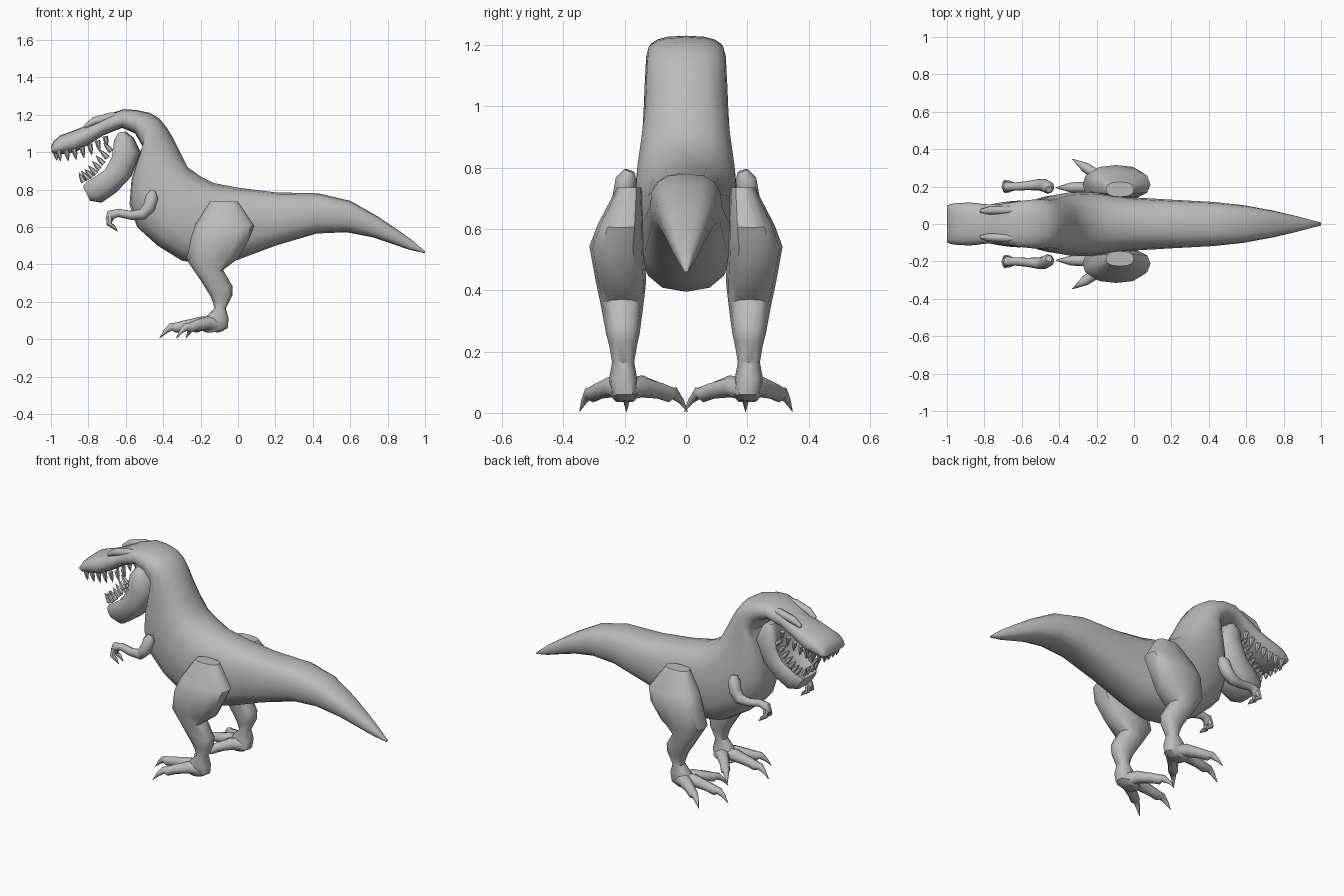
import bpy
import bmesh
import math
from mathutils import Vector

default_cube = bpy.data.objects.get("Cube")
if default_cube:
    bpy.data.objects.remove(default_cube, do_unlink=True)

# One matte grey for the whole animal
GREY = (.5, .5, .5, 1)
skin = bpy.data.materials.new("plain grey")
skin.use_nodes = True
skin.diffuse_color = GREY
shader = skin.node_tree.nodes["Principled BSDF"]
shader.inputs["Base Color"].default_value = GREY
shader.inputs["Roughness"].default_value = .7


def finish(name, bm, mirrored=False, angle=50):
    """Turn a bmesh into a smooth-shaded object, optionally mirrored across y."""
    bmesh.ops.recalc_face_normals(bm, faces=bm.faces)
    mesh = bpy.data.meshes.new(name)
    bm.to_mesh(mesh)
    bm.free()
    mesh.materials.append(skin)
    obj = bpy.data.objects.new(name, mesh)
    bpy.context.collection.objects.link(obj)
    bpy.ops.object.select_all(action="DESELECT")
    obj.select_set(True)
    bpy.context.view_layer.objects.active = obj
    bpy.ops.object.shade_smooth_by_angle(angle=math.radians(angle))
    if mirrored:
        mirror = obj.modifiers.new("other side", "MIRROR")
        mirror.use_axis = (False, True, False)
        mirror.use_mirror_merge = False
    return obj


def skin_rings(bm, rings):
    """Bridge a list of point rings and close both ends."""
    loops = [[bm.verts.new(p) for p in ring] for ring in rings]
    count = len(loops[0])
    for a, b in zip(loops, loops[1:]):
        for i in range(count):
            j = (i + 1) % count
            bm.faces.new((a[i], a[j], b[j], b[i]))
    bm.faces.new(loops[0])
    bm.faces.new(loops[-1])


def power(value, exponent):
    return math.copysign(abs(value) ** exponent, value)


def profile_loft(bm, stations, sides=16, exponent=.85, dent=None):
    """Each station: edge point x z, opposite edge point x z, half width, centre y."""
    rings = []
    for x1, z1, x2, z2, width, *rest in stations:
        y = rest[0] if rest else 0
        first, second = Vector((x1, y, z1)), Vector((x2, y, z2))
        middle, half = (first + second) / 2, (first - second) / 2
        ring = []
        for i in range(sides):
            turn = math.tau * i / sides
            along = power(math.cos(turn), exponent)
            across = power(math.sin(turn), exponent)
            if dent is not None and along > dent:
                along = 2 * dent - along
            ring.append(middle + half * along + Vector((0, width * across, 0)))
        rings.append(ring)
    skin_rings(bm, rings)


def tube(bm, path, sides=8):
    """Round limb through points x y z with a radius at each."""
    points = [Vector(p[:3]) for p in path]
    rings = []
    for i, (point, row) in enumerate(zip(points, path)):
        ahead = points[min(i + 1, len(points) - 1)]
        behind = points[max(i - 1, 0)]
        direction = (ahead - behind).normalized()
        side = direction.cross(Vector((.1, 1, .05))).normalized()
        other = direction.cross(side)
        rings.append([point + row[3] * (side * math.cos(math.tau * k / sides)
                      + other * math.sin(math.tau * k / sides)) for k in range(sides)])
    skin_rings(bm, rings)


# Tail, trunk, neck, skull and upper jaw in one sweep: top edge, lower edge, half width
body = bmesh.new()
profile_loft(body, [
    (1, .47, 1, .46, .008),
    (.93, .53, .92, .477, .027),
    (.86, .58, .84, .505, .047),
    (.75, .655, .72, .545, .073),
    (.6, .74, .58, .572, .1),
    (.43, .78, .42, .565, .118),
    (.2, .785, .2, .5, .13),
    (0, .81, 0, .425, .142),
    (-.13, .835, -.15, .395, .162),
    (-.2, .87, -.3, .42, .172),
    (-.27, .92, -.43, .5, .168),
    (-.31, 1, -.54, .6, .155),
    (-.35, 1.08, -.58, .72, .143),
    (-.38, 1.13, -.57, .85, .138),
    (-.42, 1.18, -.54, .95, .135),
    (-.47, 1.21, -.51, 1.03, .132),
    (-.54, 1.225, -.55, 1.1, .13),
    (-.61, 1.23, -.62, 1.13, .122),
    (-.69, 1.205, -.72, 1.09, .107),
    (-.78, 1.155, -.8, 1.04, .105),
    (-.88, 1.115, -.87, 1, .115),
    (-.95, 1.09, -.94, .99, .112),
    (-.985, 1.06, -.975, .985, .107),
    (-1, 1.03, -.997, 1, .098),
], exponent=.78)
finish("body_and_head", body)

# Brow ridges
brow = bmesh.new()
tube(brow, [(-.82, .07, 1.135, .01), (-.77, .072, 1.165, .022),
            (-.68, .075, 1.19, .022), (-.6, .07, 1.2, .01)])
finish("brow_ridges", brow, mirrored=True)

# Lower jaw, hollowed along the mouth side
jaw = bmesh.new()
profile_loft(jaw, [
    (-.645, 1.105, -.6, 1.11, .09),
    (-.68, 1.06, -.56, 1.08, .115),
    (-.7, .97, -.52, 1, .125),
    (-.735, .91, -.57, .87, .123),
    (-.78, .885, -.65, .785, .115),
    (-.82, .86, -.73, .73, .1),
    (-.837, .83, -.79, .74, .08),
], exponent=.7, dent=.75)
finish("lower_jaw", jaw)


# Teeth: short pointed cones along both jaw rims
def tooth(bm, root, tip, radius=.015):
    a, b = Vector(root), Vector(tip)
    tube(bm, [(*a, radius), (*a.lerp(b, .5), radius * .8), (*b, .001)], sides=6)


upper_teeth = bmesh.new()
for i in range(7):
    t = i / 6
    x, z = -.96 + .25 * t, .995 + .075 * t ** 2
    tooth(upper_teeth, (x, .088, z + .015), (x + .012, .085, z - .045))
for y in (.02, .058):
    tooth(upper_teeth, (-.975, y, 1), (-.968, y, .955))
finish("upper_teeth", upper_teeth, mirrored=True)

lower_teeth = bmesh.new()
for i in range(7):
    t = i / 6
    x, z = -.81 + .12 * t, .855 + .15 * t ** 1.5
    tooth(lower_teeth, (x + .012, .08 + .015 * t, z), (x - .03, .08 + .012 * t, z + .045))
for y in (.02, .055):
    tooth(lower_teeth, (-.825, y, .84), (-.85, y, .89))
finish("lower_teeth", lower_teeth, mirrored=True)

# Legs: front edge, rear edge, half thickness, centre y
leg = bmesh.new()
profile_loft(leg, [
    (-.15, .735, 0, .735, .04, .185),
    (-.225, .62, .088, .605, .077, .212),
    (-.25, .55, .06, .535, .09, .225),
    (-.275, .425, 0, .43, .082, .212),
    (-.2, .315, -.08, .37, .068, .208),
    (-.15, .235, -.03, .285, .055, .206),
    (-.135, .2, -.03, .235, .045, .205),
    (-.125, .165, -.065, .165, .036, .205),
    (-.165, .125, -.05, .11, .045, .205),
    (-.2, .05, -.055, .06, .045, .2),
    (-.17, .035, -.09, .04, .03, .2),
], sides=12, exponent=.8)
finish("legs", leg, mirrored=True, angle=40)

# Toes, each ending in a hooked claw
toe_ends = {"inner": (-.24, .04), "middle": (-.36, .195), "outer": (-.28, .315)}
for name, (x, y) in toe_ends.items():
    toe = bmesh.new()
    heel, end = Vector((-.1, .2, .075)), Vector((x, y, .065))
    claw = (end - heel).normalized()
    path = [(*heel, .04)]
    for t, lift, radius in ((.35, .015, .036), (.7, .005, .028), (.9, -.005, .027)):
        p = heel.lerp(end, t)
        path.append((p.x, p.y, p.z + lift, radius))
    path.append((*end, .02))
    knuckle = end + claw * .03
    tip = end + claw * .06
    path.append((knuckle.x, knuckle.y, .04, .011))
    path.append((tip.x, tip.y, .004, .001))
    tube(toe, path)
    finish(name + "_toes", toe, mirrored=True)

# Small arms with two bent fingers
arm = bmesh.new()
tube(arm, [
    (-.455, .185, .79, .018),
    (-.46, .195, .76, .035),
    (-.475, .205, .705, .035),
    (-.51, .21, .668, .031),
    (-.57, .205, .662, .024),
    (-.64, .2, .675, .022),
    (-.68, .2, .665, .026),
    (-.69, .2, .635, .02),
])
for spread in (-.02, .022):
    tube(arm, [(-.685, .2 + spread / 2, .655, .017), (-.688, .2 + spread, .615, .015),
               (-.665, .2 + spread, .6, .011), (-.645, .2 + spread, .577, .002)], sides=6)
finish("arms", arm, mirrored=True)
